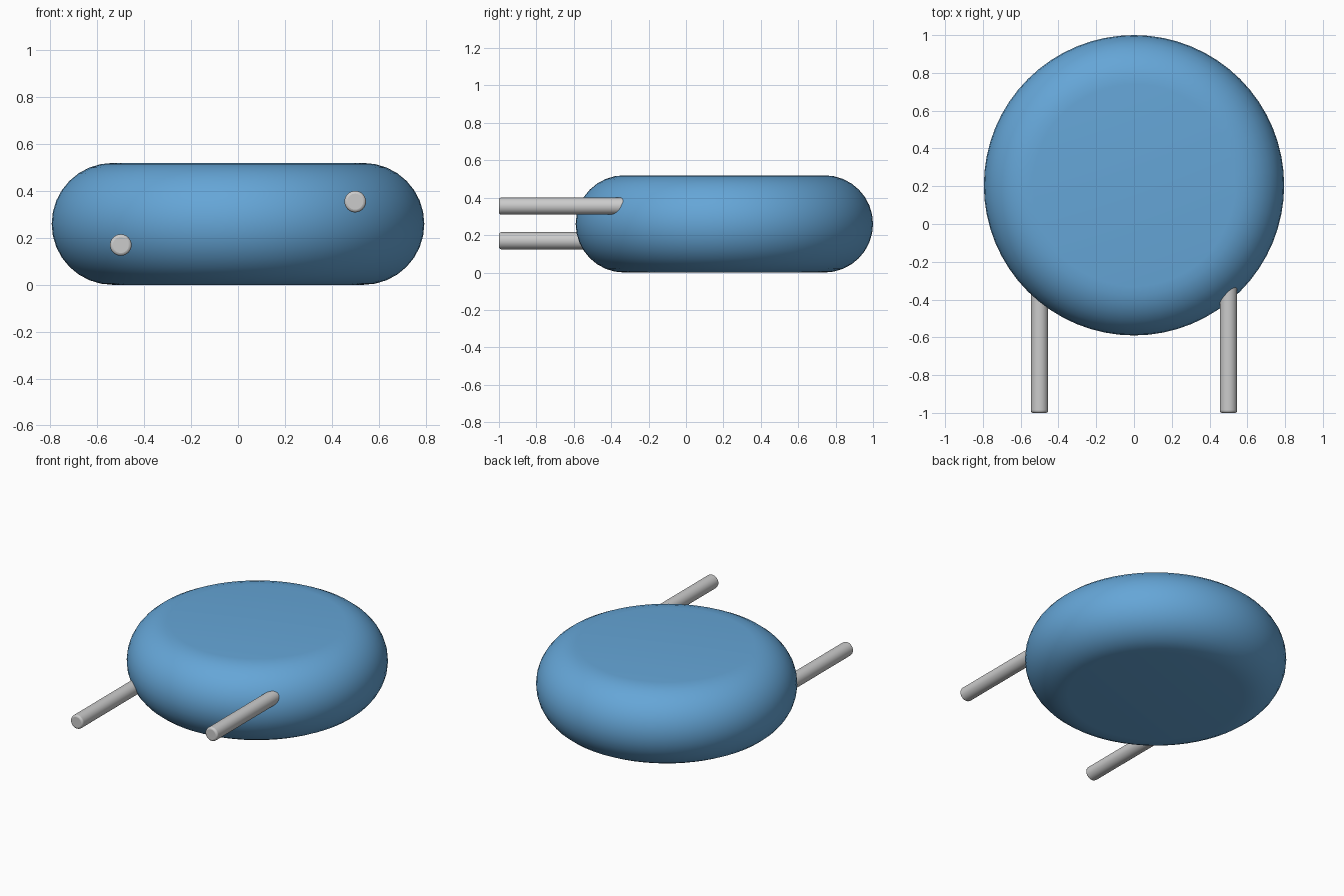
import bpy, bmesh, math

if "Cube" in bpy.data.objects:
    bpy.data.objects.remove(bpy.data.objects["Cube"])

CY, R, H = 0.205, 0.795, 0.52   # disc centre y, outer radius, height
EDGE = H / 2                    # fully rounded rim


def make_body():
    # Half profile of the disc: flat faces joined by a half-round rim
    pts = [(0, 0)]
    steps = 16
    for i in range(steps + 1):
        a = -math.pi / 2 + math.pi * i / steps
        pts.append((R - EDGE + EDGE * math.cos(a), EDGE + EDGE * math.sin(a)))
    pts.append((0, H))
    bm = bmesh.new()
    vs = [bm.verts.new((x, 0, z)) for x, z in pts]
    es = [bm.edges.new(p) for p in zip(vs, vs[1:])]
    bmesh.ops.spin(bm, geom=vs + es, cent=(0, 0, 0), axis=(0, 0, 1),
                   angle=math.tau, steps=64, use_duplicate=False)
    bmesh.ops.remove_doubles(bm, verts=bm.verts, dist=1e-4)
    bmesh.ops.recalc_face_normals(bm, faces=bm.faces)
    me = bpy.data.meshes.new("disc_body")
    bm.to_mesh(me)
    bm.free()
    ob = bpy.data.objects.new("disc_body", me)
    bpy.context.collection.objects.link(ob)
    ob.location.y = CY
    return ob


def smooth(ob):
    bpy.ops.object.select_all(action='DESELECT')
    ob.select_set(True)
    bpy.context.view_layer.objects.active = ob
    bpy.ops.object.shade_smooth_by_angle(angle=math.radians(35))


def make_lead(name, x, z, y0=-1.0, y1=-0.3, r=0.046):
    # Straight wire lead, slightly softened at its ends
    bpy.ops.mesh.primitive_cylinder_add(vertices=32, radius=r, depth=y1 - y0,
                                        location=(x, (y0 + y1) / 2, z),
                                        rotation=(math.pi / 2, 0, 0))
    ob = bpy.context.object
    ob.name = name
    bev = ob.modifiers.new("soft_ends", 'BEVEL')
    bev.width, bev.segments = 0.012, 3
    smooth(ob)


# Blue coated disc
body = make_body()
smooth(body)
blue = bpy.data.materials.new("blue_coating")
blue.diffuse_color = (0.13, 0.38, 0.68, 1)
blue.use_nodes = True
blue.node_tree.nodes["Principled BSDF"].inputs["Base Color"].default_value = blue.diffuse_color
body.data.materials.append(blue)

# Two leads at different heights
make_lead("left_lead", -0.5, 0.17)
make_lead("right_lead", 0.5, 0.355)
